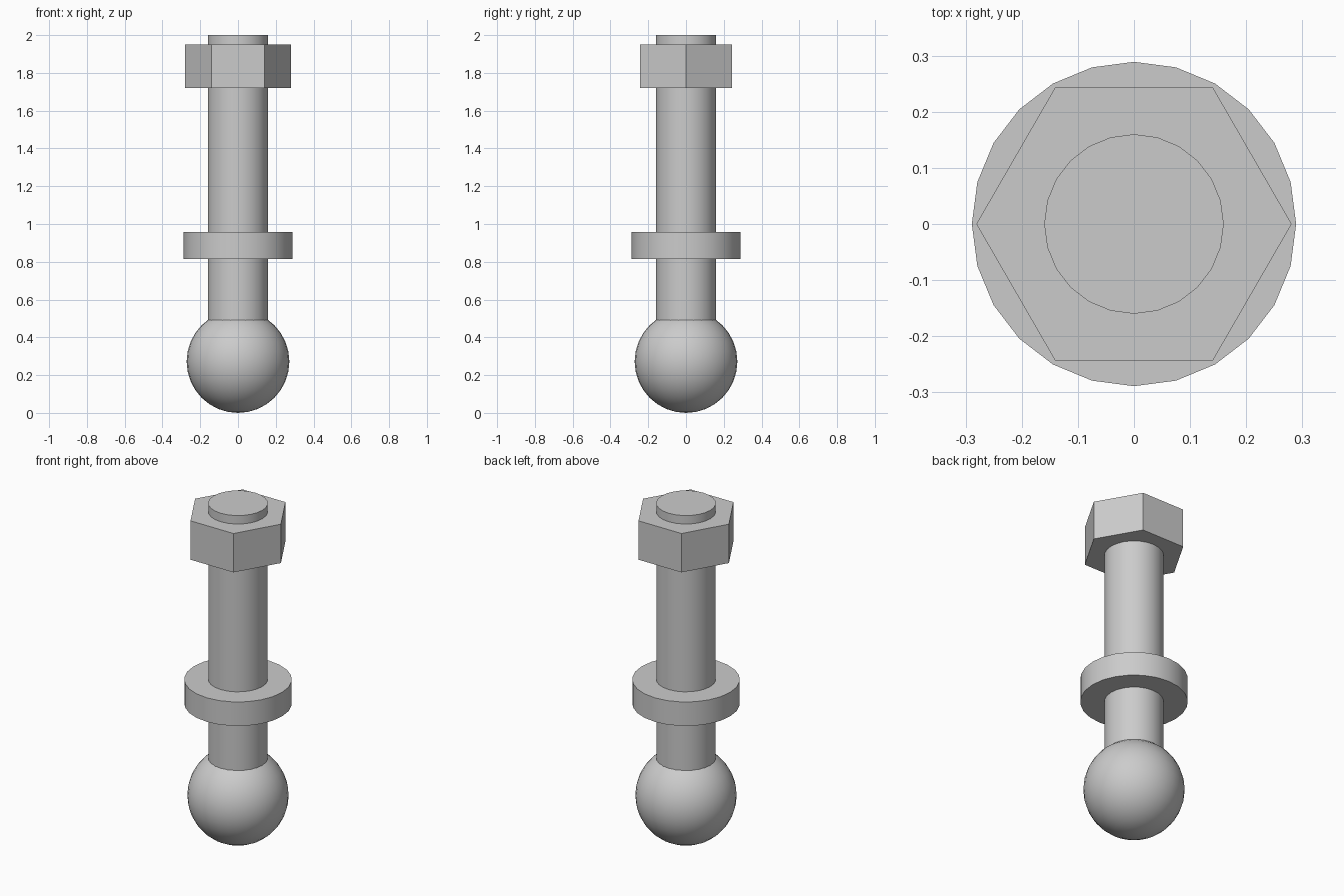
import bpy
import math

cube = bpy.data.objects.get("Cube")
if cube:
    bpy.data.objects.remove(cube, do_unlink=True)

# Single metal colour
GREY = (0.6, 0.6, 0.6, 1.0)
metal = bpy.data.materials.new("grey metal")
metal.use_nodes = True
metal.diffuse_color = GREY
metal.node_tree.nodes["Principled BSDF"].inputs["Base Color"].default_value = GREY


def finish(name, smooth):
    obj = bpy.context.object
    obj.name = name
    obj.data.name = name
    obj.data.materials.append(metal)
    if smooth:
        bpy.ops.object.shade_smooth_by_angle(angle=math.radians(40))
    return obj


def disc(name, sides, radius, bottom, top, turn=0.0, smooth=True):
    """Upright prism between two heights."""
    bpy.ops.mesh.primitive_cylinder_add(
        vertices=sides, radius=radius, depth=top - bottom,
        location=(0, 0, (bottom + top) / 2), rotation=(0, 0, turn))
    return finish(name, smooth)


# Ball end
BALL = 0.272
bpy.ops.mesh.primitive_uv_sphere_add(
    segments=32, ring_count=16, radius=BALL, location=(0, 0, BALL))
finish("ball", True)

# Shaft, collar and hexagonal nut
disc("shaft", 24, 0.16, BALL, 2.0)
disc("collar", 24, 0.289, 0.815, 0.957)
disc("hex_nut", 6, 0.281, 1.72, 1.95, turn=math.pi / 2, smooth=False)
